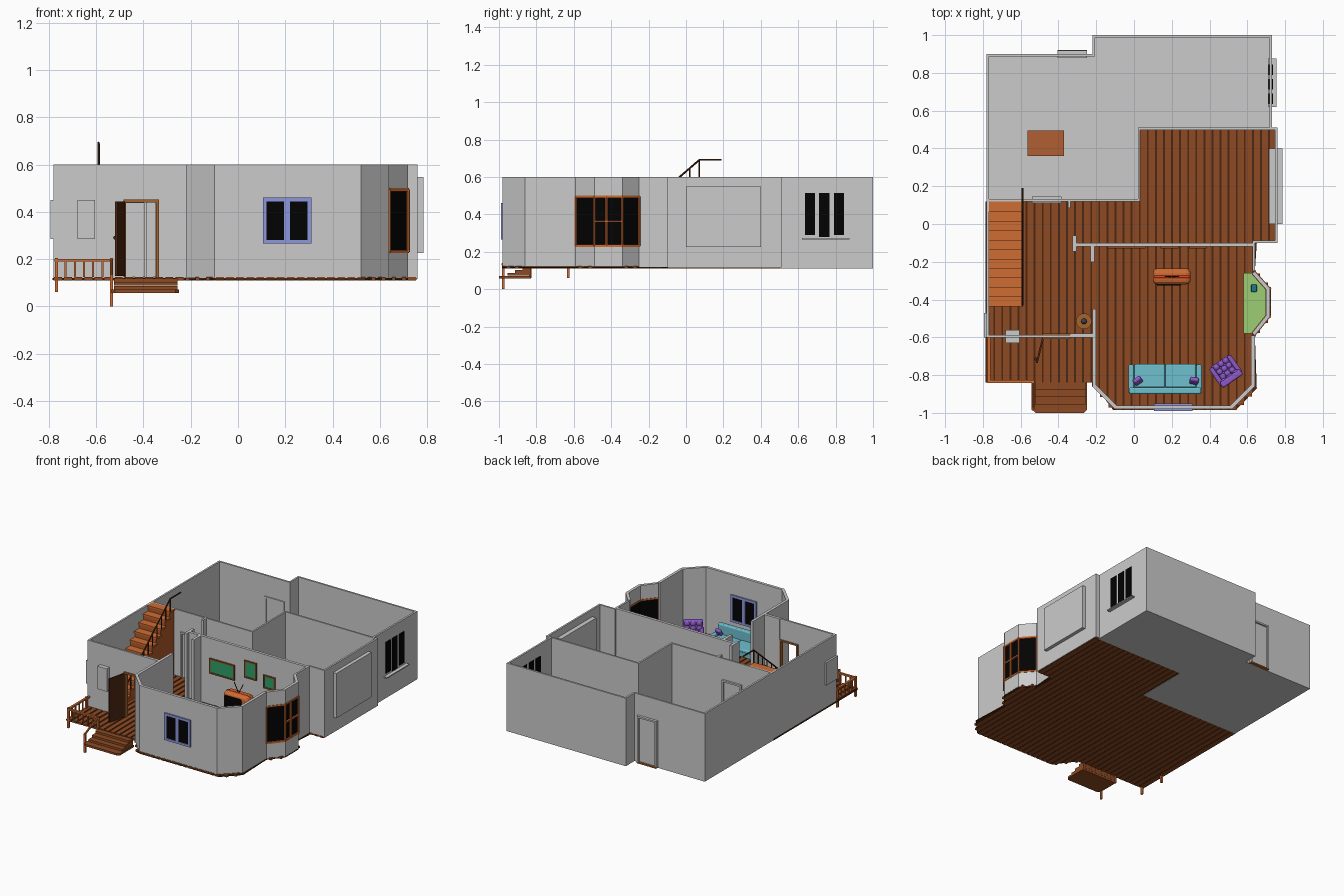
import bpy, bmesh, math
from mathutils import Vector, Matrix

mats = {}
WOOD, DARK, ORANGE, TAN = (140, 76, 40), (78, 42, 24), (205, 108, 54), (165, 100, 50)
BLACK, LAV, TEAL, PURPLE = (10, 10, 10), (140, 150, 220), (110, 190, 205), (140, 90, 200)
GREEN, LIME, RED = (50, 160, 105), (155, 205, 115), (225, 60, 35)

def finish(name, bm, col=None, bevel=0, smooth=False):
    bmesh.ops.recalc_face_normals(bm, faces=bm.faces)
    me = bpy.data.meshes.new(name)
    bm.to_mesh(me)
    bm.free()
    ob = bpy.data.objects.new(name, me)
    bpy.context.collection.objects.link(ob)
    if col:
        if col not in mats:
            m = bpy.data.materials.new("paint_%d_%d_%d" % col)
            m.diffuse_color = [(c / 255) ** 2.2 for c in col] + [1]
            mats[col] = m
        me.materials.append(mats[col])
    if bevel:
        b = ob.modifiers.new("bevel", 'BEVEL')
        b.width, b.segments = bevel, 3
    if smooth:
        for p in me.polygons:
            p.use_smooth = True
    return ob

def boxes(name, items, col=None, bevel=0):
    """items: (x0, x1, y0, y1, z0, z1) each"""
    bm = bmesh.new()
    for x0, x1, y0, y1, z0, z1 in items:
        m = Matrix.Translation(((x0 + x1) / 2, (y0 + y1) / 2, (z0 + z1) / 2)) @ Matrix.Diagonal((x1 - x0, y1 - y0, z1 - z0, 1))
        bmesh.ops.create_cube(bm, size=1, matrix=m)
    return finish(name, bm, col, bevel)

def prism(name, pts, z0, z1, col=None):
    bm = bmesh.new()
    f = bm.faces.new([bm.verts.new((x, y, z0)) for x, y in pts])
    r = bmesh.ops.extrude_face_region(bm, geom=[f])
    bmesh.ops.translate(bm, vec=(0, 0, z1 - z0), verts=[v for v in r["geom"] if isinstance(v, bmesh.types.BMVert)])
    return finish(name, bm, col)

def wall(name, pts, z0, z1, t, col=None, inset=0):
    """mitred wall running along pts, thickened to its left"""
    p = [Vector(q) for q in pts]
    n = [Vector((-(b - a).y, (b - a).x)).normalized() for a, b in zip(p, p[1:])]
    offs = []
    for i in range(len(p)):
        a, b = n[max(i - 1, 0)], n[min(i, len(n) - 1)]
        offs.append((a + b) / (1 + a.dot(b)))
    outer = [q + o * inset for q, o in zip(p, offs)]
    inner = [q + o * (inset + t) for q, o in zip(p, offs)]
    return prism(name, outer + inner[::-1], z0, z1, col)

def rods(name, items, r, col, n=8):
    bm = bmesh.new()
    for a, b in items:
        a, b = Vector(a), Vector(b)
        m = Matrix.Translation((a + b) / 2) @ (b - a).to_track_quat('Z', 'Y').to_matrix().to_4x4()
        bmesh.ops.create_cone(bm, cap_ends=True, segments=n, radius1=r, radius2=r, depth=(b - a).length, matrix=m)
    return finish(name, bm, col)

def balls(name, items, col):
    bm = bmesh.new()
    for x, y, z, sx, sy, sz in items:
        bmesh.ops.create_uvsphere(bm, u_segments=12, v_segments=8, radius=1,
                                  matrix=Matrix.Translation((x, y, z)) @ Matrix.Diagonal((sx, sy, sz, 1)))
    return finish(name, bm, col, smooth=True)

F, T = 0.125, 0.6  # floor level, wall top

# plank floor: thin base plus planks clipped to the outline
BAY = [(0.64, -0.59), (0.72, -0.49), (0.72, -0.34), (0.64, -0.25)]
floor = [(-0.785, 0.12), (-0.785, -0.84), (-0.22, -0.84), (-0.11, -0.985), (0.54, -0.985), (0.65, -0.87)] + \
        BAY + [(0.65, -0.1), (0.755, -0.1), (0.755, 0.5), (0.02, 0.5), (0.02, 0.12)]
prism("floor_base", floor, 0.112, 0.119, DARK)
planks, pitch = [], 0.0428
for i in range(36):
    x = -0.783 + pitch * (i + 0.5)
    ys = sorted(a[1] + (x - a[0]) / (b[0] - a[0]) * (b[1] - a[1])
                for a, b in zip(floor, floor[1:] + floor[:1]) if (a[0] > x) != (b[0] > x))
    planks += [(x - 0.0165, x + 0.0165, y0, y1, 0.11, F) for y0, y1 in zip(ys[::2], ys[1::2])]
boxes("floor_planks", planks, WOOD)
prism("back_floor", [(-0.78, 0.12), (0.02, 0.12), (0.02, 0.5), (0.73, 0.5), (0.73, 1), (-0.22, 1), (-0.22, 0.9), (-0.78, 0.9)], 0.11, F - 0.002)

# outer walls
wall("outer_wall_back", [(0.64, -0.25), (0.64, -0.1), (0.76, -0.1), (0.76, 0.51), (0.73, 0.51), (0.73, 1), (-0.22, 1),
                         (-0.22, 0.9), (-0.78, 0.9), (-0.78, -0.6), (-0.48, -0.6)], 0.115, T, 0.013)
wall("outer_wall_front", [(-0.34, -0.6), (-0.22, -0.6), (-0.22, -0.86), (-0.10, -0.98), (0.52, -0.98), (0.64, -0.86),
                          (0.64, -0.59)], 0.12, T, 0.02)
boxes("front_door_header", [(-0.48, -0.34, -0.6, -0.587, 0.45, T)])
wall("bay_sill_wall", BAY, 0.12, 0.23, 0.02)
wall("bay_top_wall", BAY, 0.495, T, 0.02)

# inner walls
boxes("inner_walls", [(-0.775, 0.02, 0.12, 0.132, F, T), (0.02, 0.032, 0.12, 0.51, F, T), (0.02, 0.755, 0.498, 0.51, F, T),
                      (-0.32, 0.63, -0.12, -0.1, F, T), (-0.325, -0.305, -0.145, -0.06, F, T),
                      (-0.35, -0.335, 0.085, 0.125, F, T), (-0.23, -0.21, -0.2, -0.11, F, T),
                      (-0.22, -0.2, -0.6, -0.45, F, T)])

# bay window glass, frame and seat
wall("bay_glass", BAY, 0.23, 0.495, 0.008, BLACK, 0.006)
for k, z in enumerate((0.225, 0.487)):
    wall("bay_frame_rail_%d" % k, BAY, z, z + 0.013, 0.026, ORANGE, -0.003)
rods("bay_frame_posts", [((x, y, 0.23), (x, y, 0.495)) for x, y in BAY + [(0.718, -0.425)]], 0.007, ORANGE)
boxes("bay_crossbar", [(0.71, 0.725, -0.49, -0.34, 0.358, 0.368)], ORANGE)
seat = [(0.58, -0.58), (0.63, -0.58), (0.70, -0.48), (0.70, -0.35), (0.63, -0.26), (0.58, -0.26)]
prism("bay_seat_base", seat, F, 0.205)
prism("bay_seat_cushion", seat, 0.205, 0.225, LIME)
boxes("seat_pillow", [(0.62, 0.65, -0.36, -0.32, 0.225, 0.255)], (35, 120, 140), 0.006)

def frame(x0, x1, z0, z1, w, ya, yb, sill=True):
    r = [(x0, x0 + w, ya, yb, z0, z1), (x1 - w, x1, ya, yb, z0, z1), (x0, x1, ya, yb, z1 - w, z1)]
    return r + ([(x0, x1, ya, yb, z0, z0 + w)] if sill else [])

# front window
boxes("front_window_frame", frame(0.105, 0.31, 0.265, 0.46, 0.016, -0.99, -0.95) + [(0.195, 0.22, -0.99, -0.95, 0.265, 0.46)], LAV)
boxes("front_window_glass", [(x, x + 0.077, -0.985, -0.955, 0.275, 0.45) for x in (0.119, 0.219)], BLACK)

# side windows and wall boxes
boxes("side_window_glass", [(0.713, 0.736, y, y + 0.055, z, 0.515) for y, z in ((0.635, 0.29), (0.712, 0.28), (0.79, 0.29))], BLACK)
boxes("side_window_sill", [(0.71, 0.755, 0.62, 0.875, 0.266, 0.274)])
boxes("dining_window_panel", [(0.715, 0.785, 0, 0.4, 0.225, 0.548)])
boxes("front_wall_box", [(-0.68, -0.605, -0.63, -0.56, 0.285, 0.45)])
boxes("left_wall_box", [(-0.793, -0.765, -0.6, -0.47, 0.285, 0.45)])

# front door, open outwards
boxes("front_door_frame", frame(-0.485, -0.335, F, 0.452, 0.012, -0.61, -0.58, False), TAN)
door = boxes("front_door", [(0, 0.135, -0.005, 0.005, F + 0.003, 0.443)], DARK)
door.location, door.rotation_euler = (-0.482, -0.605, 0), (0, 0, math.radians(-104))
balls("door_knob", [(-0.52, -0.715, 0.29, 0.008, 0.008, 0.008)], DARK)

# back door and inner door, both closed
boxes("back_door_frame", frame(-0.405, -0.25, 0.115, 0.45, 0.012, 0.88, 0.918, False))
boxes("back_door", [(-0.393, -0.262, 0.89, 0.906, 0.118, 0.438)])
boxes("back_door_sill", [(-0.405, -0.25, 0.895, 0.92, 0.11, 0.12)], TAN)
boxes("inner_door_frame", frame(-0.54, -0.385, F, 0.45, 0.012, 0.112, 0.146, False))

# porch rails and steps
post = lambda x, y, z0, z1, w=0.007: (x - w, x + w, y - w, y + w, z0, z1)
boxes("porch_posts", [post(-0.768, -0.833, 0.06, 0.205), post(-0.768, -0.63, 0.06, 0.205),
                      post(-0.535, -0.833, 0.06, 0.205), post(-0.535, -0.978, 0, 0.137)], ORANGE)
boxes("porch_rails", [(-0.775, -0.528, -0.841, -0.825, 0.189, 0.2), (-0.776, -0.76, -0.84, -0.6, 0.189, 0.2)], ORANGE)
boxes("porch_balusters", [post(-0.768 + 0.0388 * i, -0.833, F, 0.19, 0.004) for i in range(1, 6)] +
      [post(-0.768, -0.833 + 0.04 * i, F, 0.19, 0.004) for i in range(1, 5)], ORANGE)
rods("step_handrail", [((-0.535, -0.985, 0.13), (-0.535, -0.833, 0.195))], 0.007, ORANGE)
boxes("porch_steps", [(-0.525, -0.255, -0.875 - 0.04 * i, -0.83, 0.103 - 0.0155 * i, 0.118 - 0.0155 * i) for i in range(3)], WOOD)
prism("bottom_step", [(-0.535, -0.83), (-0.535, -0.985), (-0.52, -1), (-0.265, -1), (-0.25, -0.985), (-0.25, -0.83)], 0.057, 0.071, WOOD)

# staircase with railing
N, dy, dz = 11, 0.05, 0.475 / 11
boxes("stair_treads", [(-0.775, -0.588, -0.437 + dy * i, -0.38 + dy * i, F + dz * (i + 1) - 0.012, F + dz * (i + 1)) for i in range(N)], ORANGE)
boxes("stair_body", [(-0.767, -0.596, -0.43 + dy * i, -0.38 + dy * i, F, F + dz * (i + 1) - 0.012) for i in range(N)], (175, 90, 45))
X = -0.59
rods("stair_railing", [((X, -0.43, 0.258), (X, 0.07, 0.69)), ((X, 0.07, 0.692), (X, 0.19, 0.692))], 0.005, DARK)
rods("stair_balusters", [((X, -0.43 + dy * i, F + dz * min(i + 1, N)), (X, -0.43 + dy * i, 0.258 + 0.0432 * i)) for i in range(N)], 0.004, DARK)

# sofa with back to the front wall
boxes("sofa_body", [(-0.02, 0.35, -0.89, -0.75, 0.145, 0.19), (-0.025, 0.355, -0.9, -0.865, 0.15, 0.275),
                    (-0.03, 0, -0.895, -0.745, 0.145, 0.225), (0.33, 0.36, -0.895, -0.745, 0.145, 0.225)], TEAL, 0.008)
boxes("sofa_cushions", [(0.002 + 0.164 * i, 0.164 + 0.164 * i, -0.865, -0.742, 0.185, 0.208) for i in range(2)], TEAL, 0.008)
boxes("sofa_legs", [post(x, y, F, 0.147) for x in (-0.01, 0.34) for y in (-0.88, -0.765)], DARK)
for k, (x, a) in enumerate(((0.02, 35), (0.318, -10))):
    p = boxes("sofa_pillow_%d" % k, [(-0.024, 0.024, -0.012, 0.012, -0.024, 0.024)], PURPLE, 0.009)
    p.location, p.rotation_euler = (x, -0.83, 0.235), (math.radians(-30), 0, math.radians(a))

# tufted armchair
chair = [boxes("armchair_body", [(-0.06, 0.06, -0.06, 0.06, 0.15, 0.195), (-0.065, 0.065, -0.07, -0.035, 0.15, 0.275),
                                 (-0.07, -0.045, -0.06, 0.055, 0.15, 0.225), (0.045, 0.07, -0.06, 0.055, 0.15, 0.225)], PURPLE, 0.01),
         balls("armchair_tufts", [(-0.03 + 0.03 * i, -0.018 + 0.03 * j, 0.195, 0.017, 0.017, 0.012) for i in range(3) for j in range(3)] +
               [(-0.04 + 0.04 * i, -0.035, 0.222 + 0.033 * j, 0.02, 0.008, 0.017) for i in range(3) for j in range(2)], PURPLE),
         boxes("armchair_legs", [post(x, y, F, 0.152) for x in (-0.05, 0.05) for y in (-0.05, 0.05)], DARK)]
for o in chair:
    o.location, o.rotation_euler = (0.485, -0.775, 0), (0, 0, math.radians(35))

# retro television, facing the sofa
tv = boxes("television_case", [(0.1, 0.3, -0.32, -0.235, 0.225, 0.36)], ORANGE, 0.025)
boxes("television_stripe", [(0.105, 0.295, -0.287, -0.272, 0.23, 0.363)], RED, 0.01)
boxes("television_screen", [(0.12, 0.25, -0.326, -0.31, 0.247, 0.338)], BLACK, 0.005)
rods("television_legs", [((x, y, 0.24), (x + (x - 0.2) * 0.2, y, F)) for x in (0.13, 0.27) for y in (-0.3, -0.25)], 0.006, DARK)
rods("television_aerial", [((0.2, -0.278, 0.355), (0.2 + d, -0.278, 0.425)) for d in (-0.035, 0.035)], 0.003, DARK)

# framed pictures on the living room wall
for k, (x0, x1, z0, z1) in enumerate(((-0.14, 0.06, 0.35, 0.46), (0.14, 0.235, 0.395, 0.52), (0.29, 0.385, 0.36, 0.455))):
    boxes("picture_frame_%d" % k, frame(x0, x1, z0, z1, 0.01, -0.13, -0.119), WOOD)
    boxes("picture_%d" % k, [(x0 + 0.008, x1 - 0.008, -0.126, -0.119, z0 + 0.008, z1 - 0.008)], GREEN)

# small round hall table and kitchen table
rods("hall_table_top", [((-0.265, -0.515, 0.23), (-0.265, -0.515, 0.242))], 0.042, TAN, 20)
rods("hall_table_leg", [((-0.265, -0.515, F), (-0.265, -0.515, 0.232))], 0.01, TAN)
balls("hall_vase", [(-0.265, -0.515, 0.257, 0.015, 0.015, 0.018)], (60, 70, 85))
boxes("kitchen_table_top", [(-0.565, -0.37, 0.36, 0.495, 0.222, 0.235)], (175, 95, 55))
boxes("kitchen_table_legs", [post(x, y, 0.123, 0.223) for x in (-0.55, -0.385) for y in (0.375, 0.48)], (175, 95, 55))
